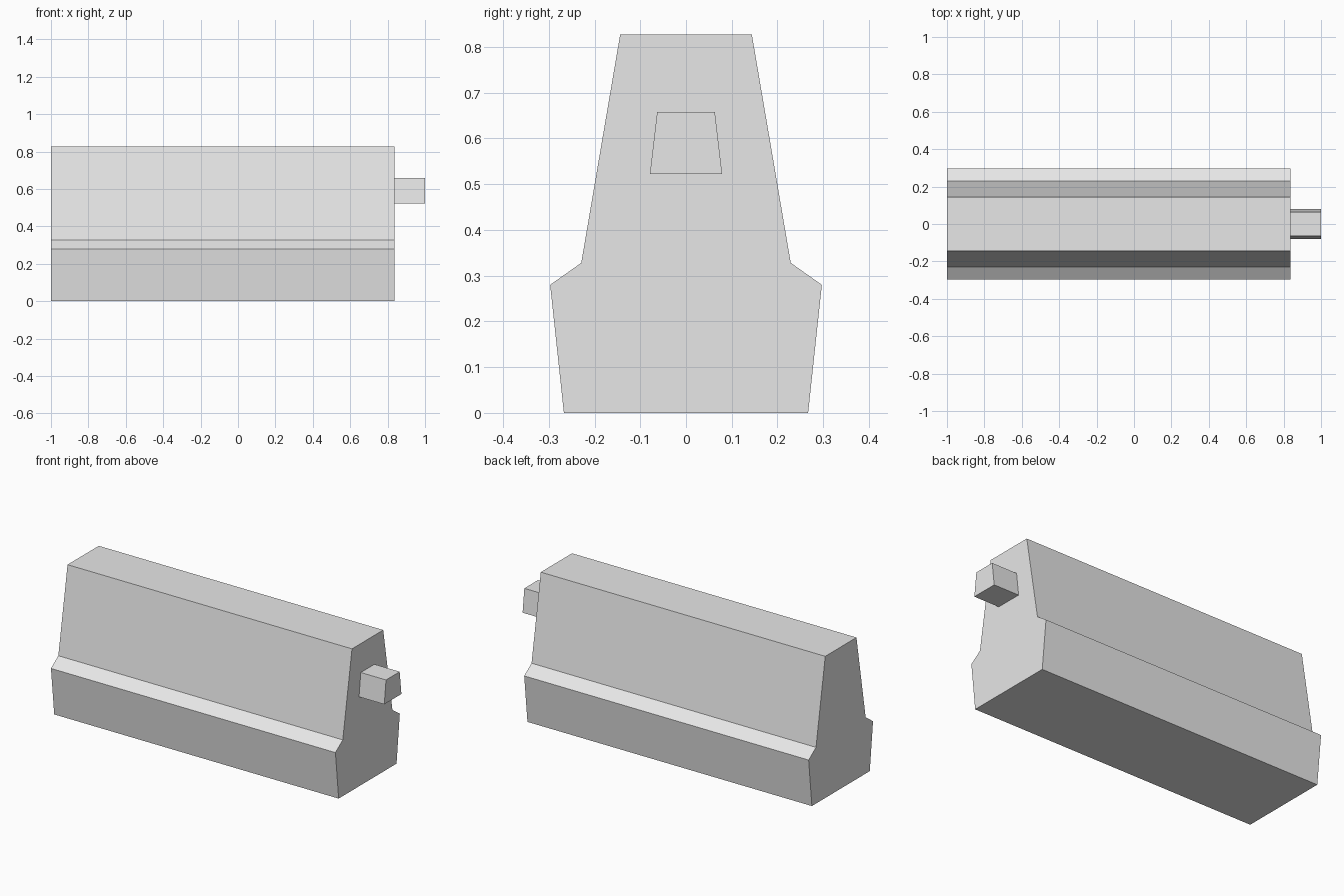
import bpy
import bmesh

old = bpy.data.objects.get("Cube")
if old:
    bpy.data.objects.remove(old, do_unlink=True)

# Plain concrete colour
concrete = bpy.data.materials.new("concrete_grey")
concrete.use_nodes = True
colour = (0.8, 0.8, 0.8, 1)
concrete.diffuse_color = colour
concrete.node_tree.nodes["Principled BSDF"].inputs["Base Color"].default_value = colour


def extrude_profile(name, half, x0, x1):
    """Mirror a (y, z) half outline across y = 0 and extrude it along x."""
    outline = half + [(-y, z) for y, z in reversed(half)]
    bm = bmesh.new()
    face = bm.faces.new([bm.verts.new((x0, y, z)) for y, z in outline])
    result = bmesh.ops.extrude_face_region(bm, geom=[face], use_keep_orig=True)
    moved = [v for v in result["geom"] if isinstance(v, bmesh.types.BMVert)]
    bmesh.ops.translate(bm, verts=moved, vec=(x1 - x0, 0, 0))
    bmesh.ops.recalc_face_normals(bm, faces=bm.faces)
    mesh = bpy.data.meshes.new(name)
    bm.to_mesh(mesh)
    bm.free()
    mesh.materials.append(concrete)
    obj = bpy.data.objects.new(name, mesh)
    bpy.context.collection.objects.link(obj)
    return obj


# Barrier body: flared foot, sloped ledge, tapered wall
extrude_profile(
    "barrier_body",
    [(0.267, 0), (0.297, 0.28), (0.229, 0.328), (0.144, 0.827)],
    -1, 0.837)

# Connecting peg on the end
extrude_profile("connector_peg", [(0.079, 0.522), (0.063, 0.658)], 0.837, 1)
